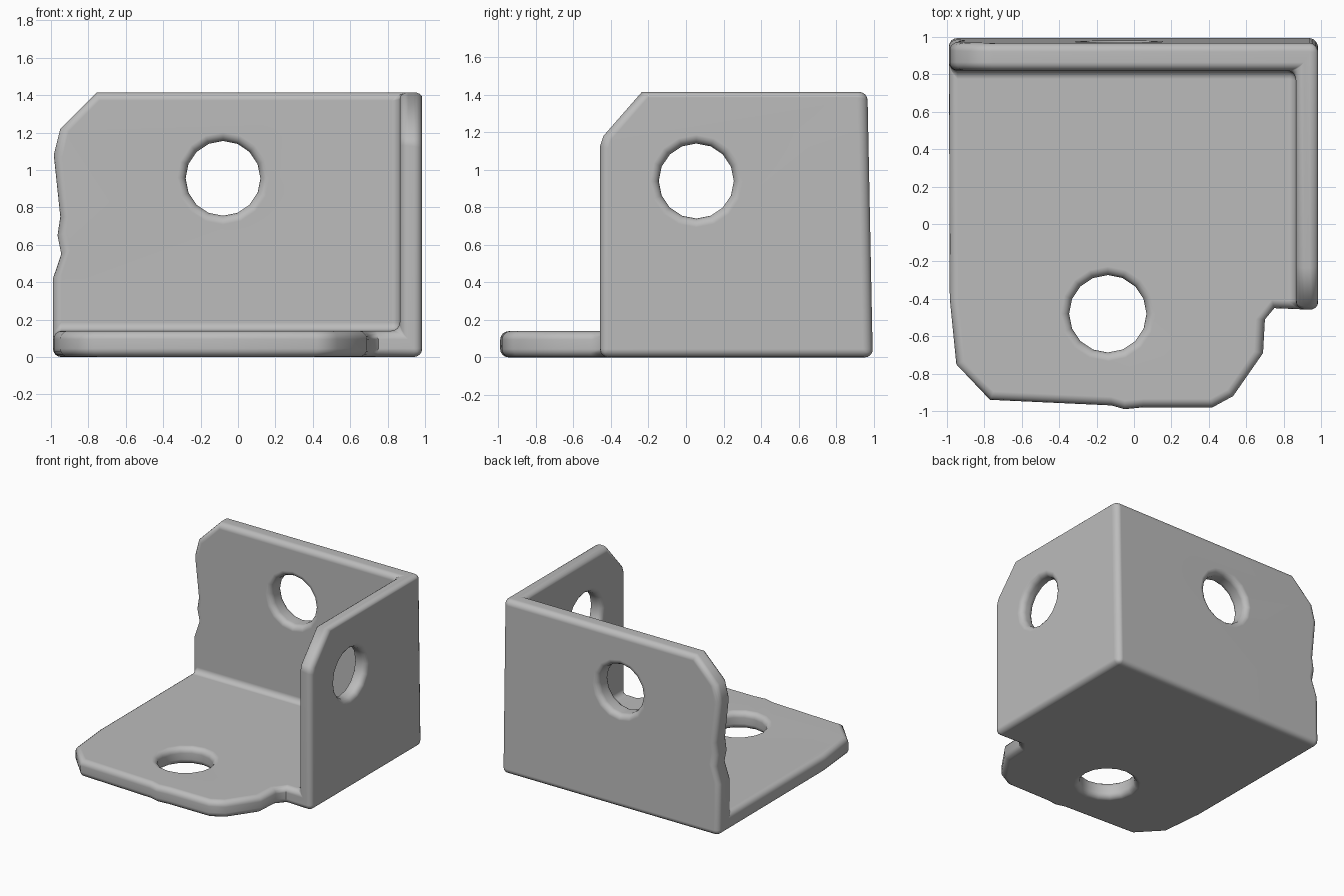
import bpy, bmesh, math

if "Cube" in bpy.data.objects:
    bpy.data.objects.remove(bpy.data.objects["Cube"], do_unlink=True)

GREY = (0.5, 0.5, 0.5, 1.0)
metal = bpy.data.materials.new("plain_grey_metal")
metal.use_nodes = True
metal.diffuse_color = GREY
metal.node_tree.nodes["Principled BSDF"].inputs["Base Color"].default_value = GREY


def prism(name, outline, axis, lo, hi):
    """Extrude a flat outline along an axis."""
    place = {"x": lambda a, b, d: (d, a, b),
             "y": lambda a, b, d: (a, d, b),
             "z": lambda a, b, d: (a, b, d)}[axis]
    bm = bmesh.new()
    rings = [[bm.verts.new(place(a, b, d)) for a, b in outline] for d in (lo, hi)]
    for ring in rings:
        bm.faces.new(ring)
    for i in range(len(outline)):
        j = (i + 1) % len(outline)
        bm.faces.new((rings[0][i], rings[0][j], rings[1][j], rings[1][i]))
    bmesh.ops.recalc_face_normals(bm, faces=bm.faces)
    mesh = bpy.data.meshes.new(name)
    bm.to_mesh(mesh)
    bm.free()
    mesh.materials.append(metal)
    obj = bpy.data.objects.new(name, mesh)
    bpy.context.collection.objects.link(obj)
    return obj


def circle(a, b, r, sides=16):
    return [(a + r * math.cos(2 * math.pi * i / sides),
             b + r * math.sin(2 * math.pi * i / sides)) for i in range(sides)]


def apply(obj, mod):
    bpy.context.view_layer.objects.active = obj
    bpy.ops.object.modifier_apply(modifier=mod.name)


def cut(obj, cutter):
    mod = obj.modifiers.new("cut", "BOOLEAN")
    mod.operation = "DIFFERENCE"
    mod.solver = "EXACT"
    mod.object = cutter
    apply(obj, mod)
    bpy.data.objects.remove(cutter, do_unlink=True)


# Solid block with the plan outline of the base plate
plan = [(-0.99, 0.995), (0.985, 0.995), (0.985, -0.46), (0.75, -0.45),
        (0.70, -0.51), (0.69, -0.69), (0.53, -0.92), (0.42, -0.98),
        (0.05, -0.98), (-0.05, -0.99), (-0.12, -0.97), (-0.77, -0.94),
        (-0.95, -0.75), (-0.985, -0.4)]
bracket = prism("corner_bracket", plan, "z", 0, 1.415)

# Hollow out the inside, leaving base, back wall and left wall
cut(bracket, prism("inside", [(-1.2, -1.2), (0.865, -1.2), (0.865, 0.82), (-1.2, 0.82)],
                   "z", 0.14, 1.6))

# Clipped corner and worn edge of the back wall
cut(bracket, prism("back_corner", [(-0.67, 1.5), (-0.95, 1.22), (-0.985, 1.08),
                                   (-0.95, 0.75), (-0.965, 0.65), (-0.945, 0.55),
                                   (-1.03, 0.3), (-1.1, 0.3), (-1.1, 1.5)],
                   "y", 0.5, 1.2))

# Clipped corner of the left wall
cut(bracket, prism("side_corner", [(-0.16, 1.5), (-0.44, 1.18), (-0.5, 1.0),
                                   (-0.6, 1.0), (-0.6, 1.5)], "x", 0.5, 1.2))

# One screw hole through each plate
cut(bracket, prism("back_hole", circle(-0.08, 0.955, 0.2), "y", 0.6, 1.2))
cut(bracket, prism("side_hole", circle(0.055, 0.94, 0.2), "x", 0.6, 1.2))
cut(bracket, prism("base_hole", circle(-0.14, -0.48, 0.207), "z", -0.3, 0.4))

# Lean the rear face slightly forward and tidy flat areas
bm = bmesh.new()
bm.from_mesh(bracket.data)
bmesh.ops.remove_doubles(bm, verts=bm.verts, dist=0.0005)
for v in bm.verts:
    if v.co.y > 0.9:
        v.co.y -= 0.02 * v.co.z
bmesh.ops.dissolve_limit(bm, angle_limit=math.radians(1), verts=bm.verts, edges=bm.edges)
bm.to_mesh(bracket.data)
bm.free()

# Rounded edges and bends
bevel = bracket.modifiers.new("rounded_edges", "BEVEL")
bevel.width = 0.045
bevel.segments = 4
bevel.limit_method = "ANGLE"
bevel.angle_limit = math.radians(55)
bevel.use_clamp_overlap = False
apply(bracket, bevel)

bpy.ops.object.select_all(action="DESELECT")
bracket.select_set(True)
bpy.context.view_layer.objects.active = bracket
bpy.ops.object.shade_smooth_by_angle(angle=math.radians(50))
bracket.modifiers.new("even_shading", "WEIGHTED_NORMAL").keep_sharp = True
